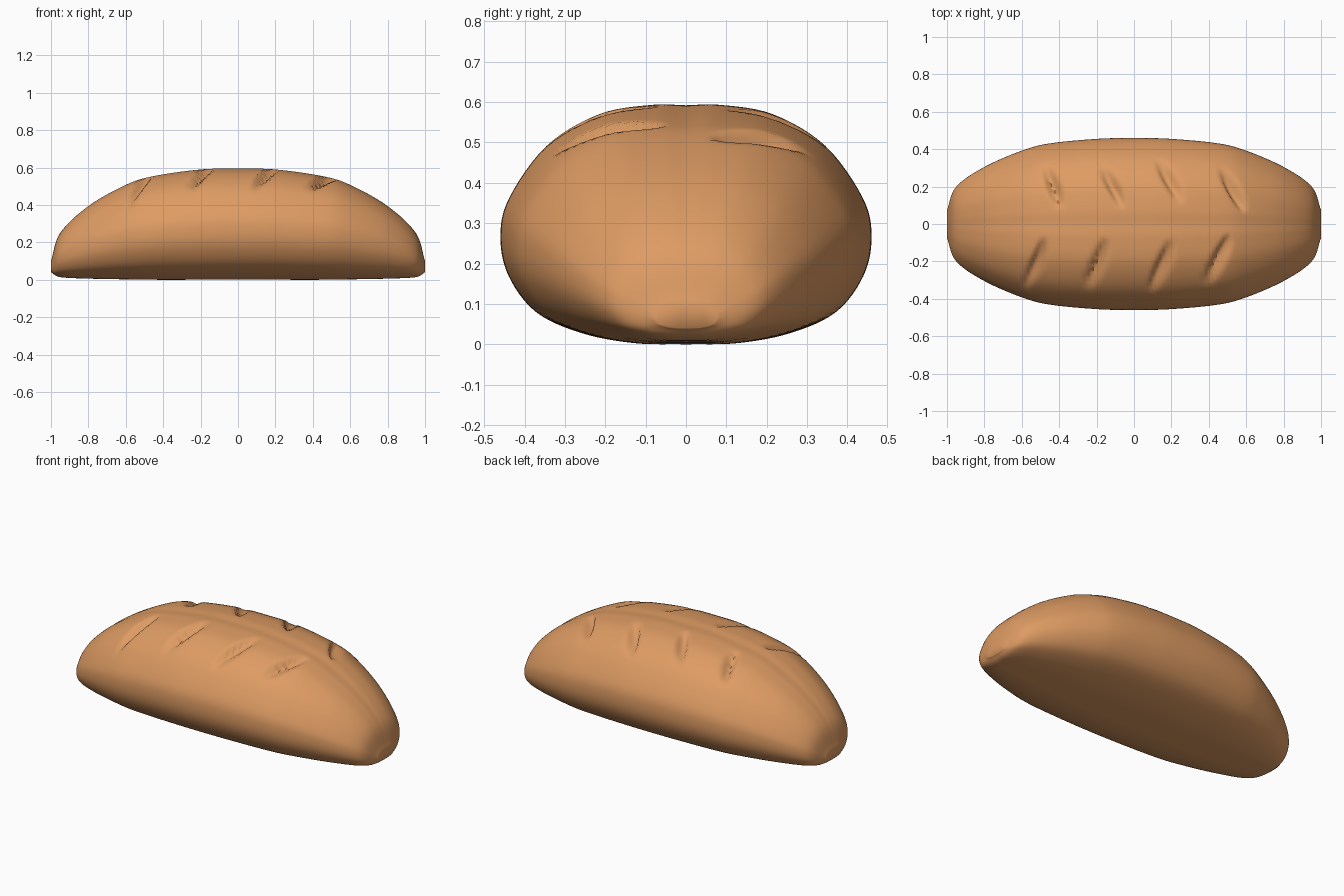
import bpy, bmesh, math
from mathutils import Vector

cube = bpy.data.objects.get("Cube")
if cube:
    bpy.data.objects.remove(cube, do_unlink=True)


def smooth_path(points, steps):
    """Catmull-Rom samples through a list of points."""
    pts = [Vector(p) for p in points]
    pts = [2 * pts[0] - pts[1]] + pts + [2 * pts[-1] - pts[-2]]
    out = []
    for a, b, c, d in zip(pts, pts[1:], pts[2:], pts[3:]):
        for i in range(steps):
            t = i / steps
            out.append(0.5 * (2 * b + (c - a) * t + (2 * a - 5 * b + 4 * c - d) * t * t
                              + (3 * b - a - 3 * c + d) * t ** 3))
    return out + [pts[-2]]


def mirrored(points):
    """Full run from the negative end to the positive end of a half profile."""
    return [(-p[0], *p[1:]) for p in reversed(points[1:])] + points


# Half cross-section at the middle, from the underside to the crown (y, z)
half = [(0, 0), (0.13, 0.003), (0.26, 0.028), (0.372, 0.08), (0.44, 0.17), (0.46, 0.267),
        (0.438, 0.363), (0.345, 0.492), (0.215, 0.57), (0.085, 0.593), (0, 0.592)]
right = smooth_path([(y, z, 0) for y, z in half], 6)
ring = right + [Vector((-p.x, p.y, 0)) for p in reversed(right[1:-1])]

# Loaf outline: distance from middle, half width, crown height, underside height
outline = [(0, 0.46, 0.592, 0), (0.2, 0.455, 0.587, 0), (0.45, 0.431, 0.552, 0),
           (0.6, 0.392, 0.505, 0.002), (0.8, 0.305, 0.392, 0.006),
           (0.95, 0.2, 0.25, 0.014), (1, 0.075, 0.1, 0.04)]
stations = smooth_path(mirrored(outline), 11)

# Slashes across the crust, seen from above: outer end and inner end
slashes = [((-0.59, -0.34), (-0.48, -0.07)), ((-0.26, -0.35), (-0.15, -0.07)),
           ((0.08, -0.36), (0.2, -0.08)), ((0.38, -0.32), (0.51, -0.05)),
           ((-0.48, 0.31), (-0.4, 0.08)), ((-0.18, 0.31), (-0.06, 0.08)),
           ((0.12, 0.34), (0.25, 0.11)), ((0.46, 0.29), (0.59, 0.06))]


def slash_depth(co):
    """Lens-shaped groove, steep on its left side and shallow on its right."""
    depth = 0
    for a, b in slashes:
        a, b = Vector(a), Vector(b)
        axis = b - a
        along = (co.xy - (a + b) / 2).dot(axis) / axis.length_squared * 2
        if abs(along) >= 1:
            continue
        across = (co.xy - (a + b) / 2).dot(Vector((abs(axis.y), -axis.x * math.copysign(1, axis.y))).normalized())
        fade = 1 - along * along
        reach = (0.028 if across < 0 else 0.06) * math.sqrt(fade)
        s = abs(across) / reach
        if s < 1:
            depth = max(depth, 0.042 * fade * (1 + math.cos(math.pi * s)) / 2)
    return depth


# Loaf body: lofted rings with a flat cap at each end
bm = bmesh.new()
rings = []
for x, width, top, base in stations:
    rings.append([bm.verts.new((x, p.x / 0.46 * width, base + p.y / 0.592 * (top - base)))
                  for p in ring])
n = len(ring)
for a, b in zip(rings, rings[1:]):
    for i in range(n):
        j = (i + 1) % n
        bm.faces.new((a[i], b[i], b[j], a[j]))
bm.faces.new(rings[0])
bm.faces.new(rings[-1])
bmesh.ops.recalc_face_normals(bm, faces=bm.faces)
bm.normal_update()

# Press the slashes into the crust
moves = [(v, v.normal * slash_depth(v.co)) for v in bm.verts if v.normal.z > 0.1]
for v, move in moves:
    v.co -= move

mesh = bpy.data.meshes.new("bread_loaf")
bm.to_mesh(mesh)
bm.free()
loaf = bpy.data.objects.new("bread_loaf", mesh)
bpy.context.collection.objects.link(loaf)

# Baked crust
crust = bpy.data.materials.new("golden_crust")
crust.use_nodes = True
color = (0.73, 0.33, 0.125, 1)
crust.diffuse_color = color
crust.node_tree.nodes["Principled BSDF"].inputs["Base Color"].default_value = color
mesh.materials.append(crust)

bpy.context.view_layer.objects.active = loaf
loaf.select_set(True)
bpy.ops.object.shade_smooth_by_angle(angle=math.radians(60))
